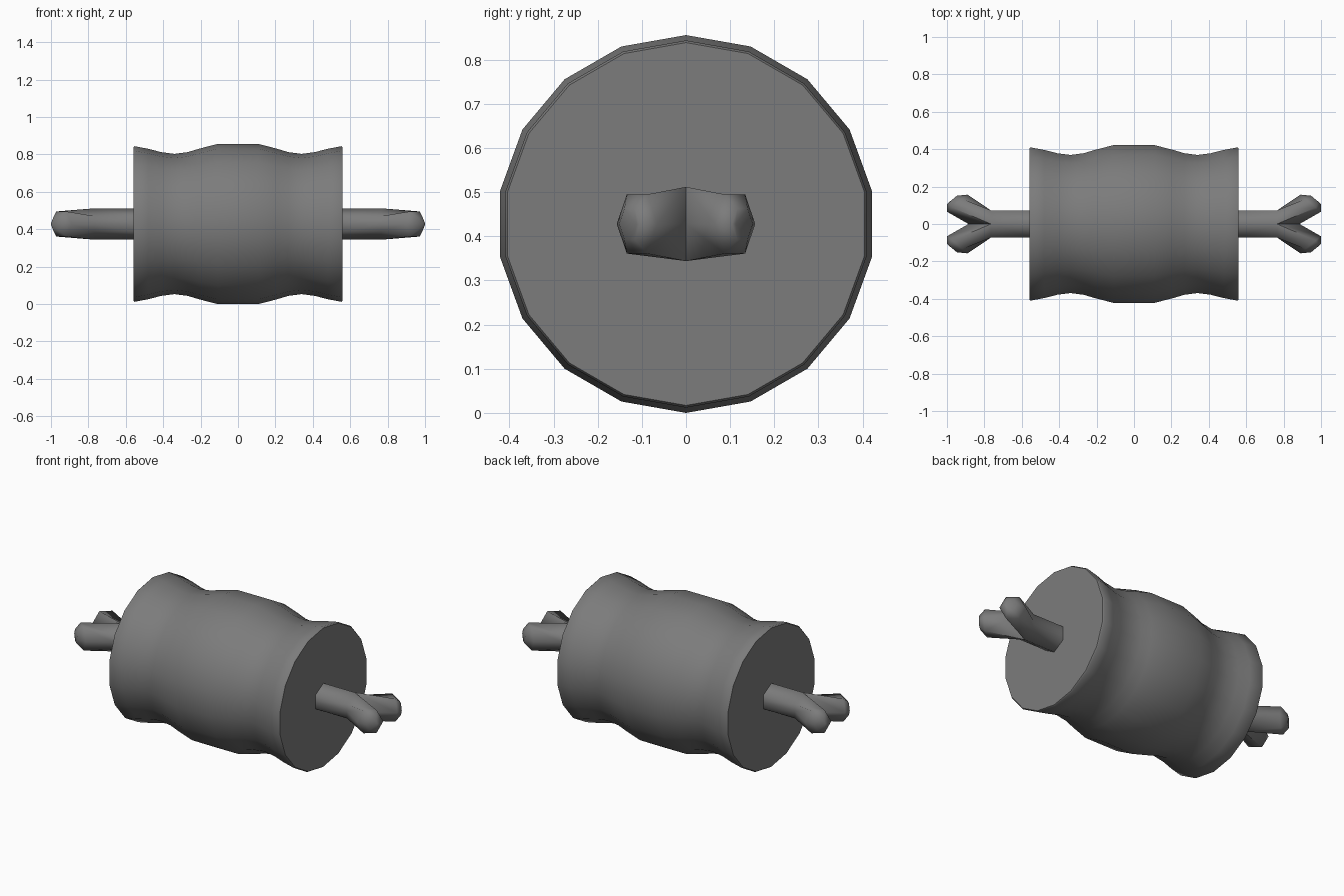
import bpy, bmesh
from math import sin, cos, pi, radians
from mathutils import Vector

if "Cube" in bpy.data.objects:
    bpy.data.objects.remove(bpy.data.objects["Cube"])

ZC = 0.428
dark = bpy.data.materials.new("dark_grey")
dark.diffuse_color = (0.2, 0.2, 0.2, 1)
dark.use_nodes = True
dark.node_tree.nodes["Principled BSDF"].inputs["Base Color"].default_value = dark.diffuse_color


def loft(bm, rings, tip=None, caps=True):
    """Skin a list of vertex rings; a tip point closes the far end."""
    vs = [[bm.verts.new(p) for p in r] for r in rings]
    n = len(vs[0])
    for a, b in zip(vs, vs[1:]):
        for i in range(n):
            j = (i + 1) % n
            bm.faces.new((a[i], a[j], b[j], b[i]))
    if caps:
        bm.faces.new(vs[0])
        bm.faces.new(vs[-1])
    if tip:
        t = bm.verts.new(tip)
        for i in range(n):
            bm.faces.new((vs[-1][i], vs[-1][(i + 1) % n], t))


def finish(bm, name, angle):
    bmesh.ops.recalc_face_normals(bm, faces=bm.faces)
    me = bpy.data.meshes.new(name)
    bm.to_mesh(me)
    bm.free()
    me.materials.append(dark)
    ob = bpy.data.objects.new(name, me)
    bpy.context.collection.objects.link(ob)
    bpy.ops.object.select_all(action='DESELECT')
    ob.select_set(True)
    bpy.context.view_layer.objects.active = ob
    bpy.ops.object.shade_smooth_by_angle(angle=radians(angle))


def barrel_ring(x, r, n=18):
    return [(x, r * sin(2 * pi * i / n), ZC + r * cos(2 * pi * i / n)) for i in range(n)]


# waisted 18-sided barrel body
half = [(0.11, 0.428), (0.21, 0.402), (0.27, 0.384), (0.34, 0.375),
        (0.41, 0.384), (0.48, 0.402), (0.553, 0.416), (0.56, 0.411)]
bm = bmesh.new()
loft(bm, [barrel_ring(x, r) for x, r in [(-x, r) for x, r in reversed(half)] + half])
finish(bm, "barrel_body", 50)


def stem_ring(s, t, x, r, inner_x):
    """Half of the six-sided stem; its inner point becomes the fork's crotch."""
    w = r * cos(pi / 6)
    pts = [(x, w, 0), (x, w, r / 2), (x, 0, r), (inner_x, 0, 0), (x, 0, -r), (x, w, -r / 2)]
    return [(s * px, t * py, ZC + pz) for px, py, pz in pts]


def prong_ring(s, t, along, side, h, skew):
    """Six-sided section of a prong, 30 degrees off the stem axis."""
    d = Vector((cos(pi / 6), 0.5))
    nrm = Vector((-0.5, cos(pi / 6)))
    pts = []
    for i in range(6):
        u, w = cos(i * pi / 3), sin(i * pi / 3) / sin(pi / 3)
        p = Vector((0.752, 0)) + d * (along - u * skew) + nrm * u * side
        pts.append((s * p.x, t * p.y, ZC + w * h))
    return pts


# forked handle at each end: two mirrored halves welded along the middle
for s, end in ((-1, "left"), (1, "right")):
    bm = bmesh.new()
    for t in (-1, 1):
        loft(bm, [stem_ring(s, t, 0.55, 0.084, 0.55),
                  stem_ring(s, t, 0.765, 0.084, 0.885),
                  prong_ring(s, t, 0.222, 0.067, 0.067, 0.024),
                  prong_ring(s, t, 0.256, 0.034, 0.035, 0.012)],
             tip=(s * 0.993, t * 0.113, ZC), caps=False)
    inner = [f for f in bm.faces if all(abs(v.co.y) < 1e-5 for v in f.verts)]
    bmesh.ops.delete(bm, geom=inner, context='FACES')
    bmesh.ops.remove_doubles(bm, verts=bm.verts, dist=1e-4)
    finish(bm, end + "_forked_handle", 65)
